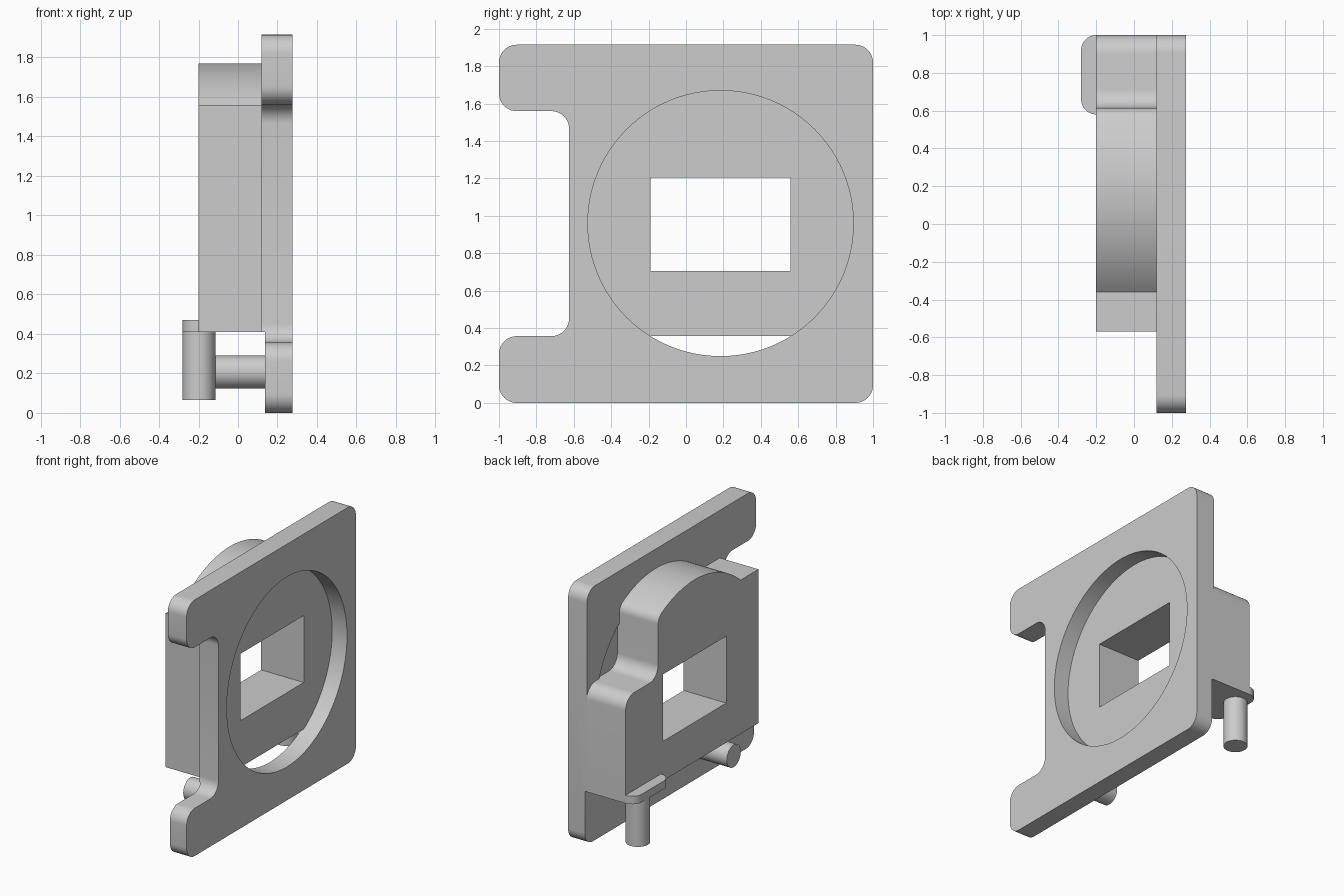
import bpy, bmesh, math
from mathutils import Vector

default = bpy.data.objects.get("Cube")
if default:
    bpy.data.objects.remove(default, do_unlink=True)

grey = bpy.data.materials.new("plain_grey")
grey.use_nodes = True
GREY = (0.604, 0.604, 0.604, 1)
grey.diffuse_color = GREY
grey.node_tree.nodes["Principled BSDF"].inputs["Base Color"].default_value = GREY


def rounded(corners, steps=10):
    """Turn (a, b, radius) corners into an outline with filleted corners."""
    out = []
    for i, (a, b, r) in enumerate(corners):
        p = Vector((a, b))
        if r == 0:
            out.append(p)
            continue
        before = (Vector(corners[i - 1][:2]) - p).normalized()
        after = (Vector(corners[(i + 1) % len(corners)][:2]) - p).normalized()
        # every filleted corner is a right angle
        centre = p + (before + after) * r
        for k in range(steps + 1):
            t = math.pi / 2 * k / steps
            out.append(centre - after * r * math.cos(t) - before * r * math.sin(t))
    return out


def arc(centre, radius, start, end, steps):
    return [Vector((centre[0] + radius * math.cos(start + (end - start) * k / steps),
                    centre[1] + radius * math.sin(start + (end - start) * k / steps)))
            for k in range(steps + 1)]


def extrude(name, outline, low, high, axis="X"):
    """Extrude an outline along X (outline in y, z) or Z (outline in x, y)."""
    bm = bmesh.new()
    place = (lambda p: (low, p[0], p[1])) if axis == "X" else (lambda p: (p[0], p[1], low))
    face = bm.faces.new([bm.verts.new(place(p)) for p in outline])
    made = bmesh.ops.extrude_face_region(bm, geom=[face])["geom"]
    shift = Vector((high - low, 0, 0)) if axis == "X" else Vector((0, 0, high - low))
    bmesh.ops.translate(bm, vec=shift, verts=[v for v in made if isinstance(v, bmesh.types.BMVert)])
    bmesh.ops.recalc_face_normals(bm, faces=bm.faces)
    mesh = bpy.data.meshes.new(name)
    bm.to_mesh(mesh)
    bm.free()
    mesh.materials.append(grey)
    obj = bpy.data.objects.new(name, mesh)
    bpy.context.collection.objects.link(obj)
    return obj


def select(obj):
    bpy.ops.object.select_all(action="DESELECT")
    obj.select_set(True)
    bpy.context.view_layer.objects.active = obj


def cut(obj, outline, low, high):
    cutter = extrude("cutter", outline, low, high)
    cutter.hide_render = True
    mod = obj.modifiers.new("cut", "BOOLEAN")
    mod.operation = "DIFFERENCE"
    mod.solver = "EXACT"
    mod.object = cutter
    select(obj)
    bpy.ops.object.modifier_apply(modifier=mod.name)
    bpy.data.objects.remove(cutter, do_unlink=True)


def box(a0, a1, b0, b1):
    return [(a0, b0), (a1, b0), (a1, b1), (a0, b1)]


CENTRE = (0.185, 0.96)
WINDOW = box(-0.19, 0.56, 0.705, 1.205)
TURN = 2 * math.pi

# Mounting plate with a side notch, round opening and thinner lower strip
R = 0.095
plate = extrude("mounting_plate", rounded([
    (-1, 0, R), (1, 0, R), (1, 1.915, R), (-1, 1.915, R),
    (-1, 1.56, R), (-0.625, 1.56, R), (-0.625, 0.357, R), (-1, 0.357, R)]), 0.12, 0.275)
cut(plate, arc(CENTRE, 0.71, 0, TURN, 96)[:-1], 0, 0.4)
cut(plate, box(-1.2, 1.2, -0.1, 0.41), 0, 0.137)

# Recessed floor inside the round opening
drop = math.asin((0.357 - CENTRE[1]) / 0.715)
floor = extrude("recess_floor", arc(CENTRE, 0.715, drop, math.pi - drop, 72), 0.137, 0.152)
cut(floor, WINDOW, 0, 0.4)

# Housing: ledge, filleted step, arched top and flat shoulder
BIG, SMALL = 0.81, 0.08
side = 0.615
fy = side - SMALL
fz = CENTRE[1] + math.sqrt((BIG - SMALL) ** 2 - (fy - CENTRE[0]) ** 2)
join = math.atan2(fz - CENTRE[1], fy - CENTRE[0])
leave = math.pi - math.asin((1.56 - CENTRE[1]) / BIG)
lower = rounded([(-0.57, 0.41, 0), (1, 0.41, 0), (1, 1.2, 0.1), (side, 1.2, 0.1), (side, fz, 0)])
profile = (lower + arc((fy, fz), SMALL, 0, join, 8)[1:]
           + arc(CENTRE, BIG, join, leave, 40)[1:] + [Vector((-0.57, 1.56))])
housing = extrude("housing", profile, -0.2, 0.14)
cut(housing, WINDOW, -0.4, 0.4)

# Tab under the housing and the two pins
tab = extrude("tab", rounded([(-0.28, 0.58, 0.08), (-0.05, 0.58, 0), (-0.05, 1, 0),
                              (-0.28, 1, 0.08)]), 0.41, 0.47, "Z")
upright_pin = extrude("upright_pin", arc((-0.198, 0.85), 0.083, 0, TURN, 40)[:-1], 0.065, 0.42, "Z")
side_pin = extrude("side_pin", arc((-0.4, 0.207), 0.083, 0, TURN, 40)[:-1], -0.115, 0.15)

for part in (plate, floor, housing, tab, upright_pin, side_pin):
    select(part)
    bpy.ops.object.shade_smooth_by_angle(angle=math.radians(30))
